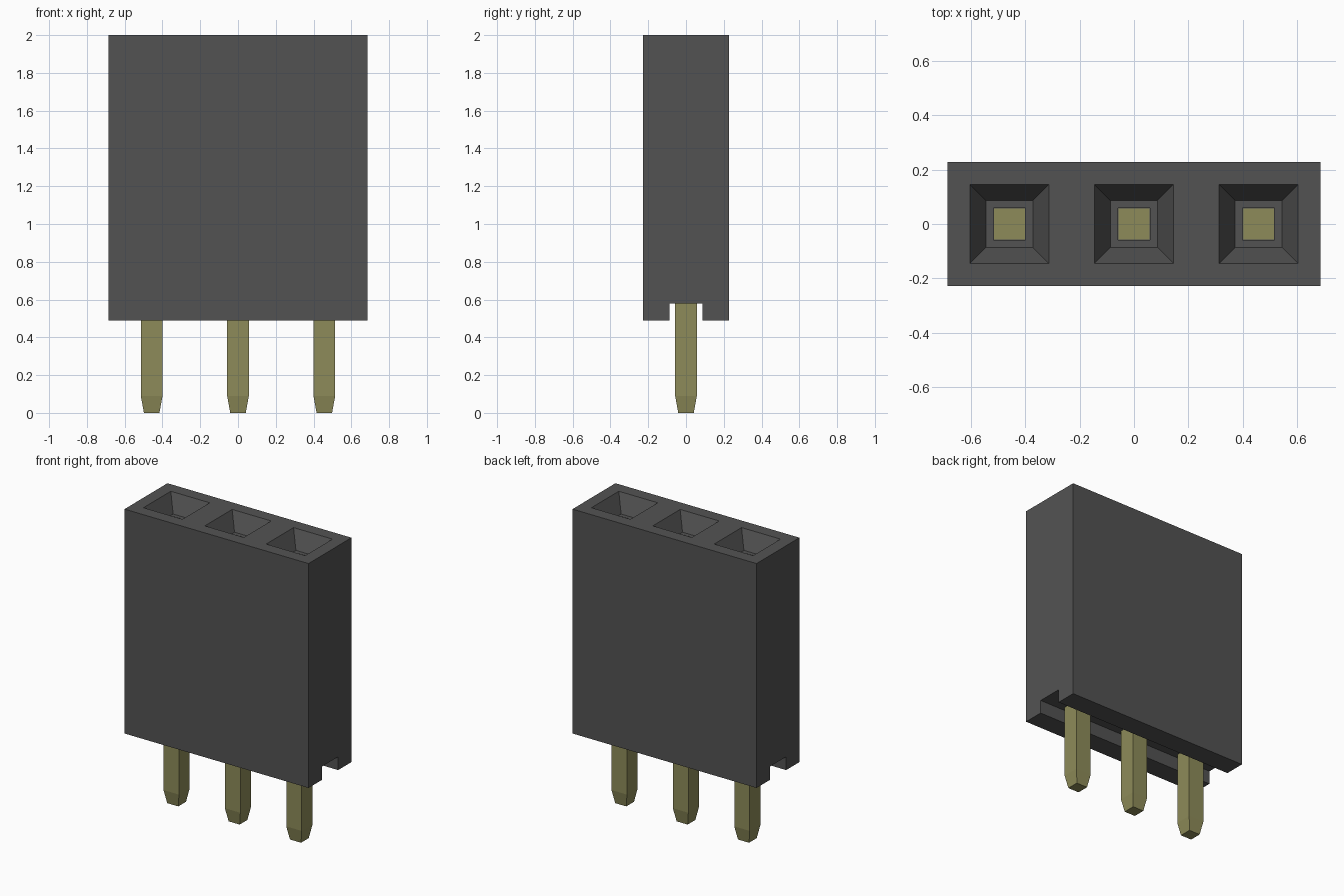
import bpy, bmesh

cube = bpy.data.objects.get("Cube")
if cube:
    bpy.data.objects.remove(cube, do_unlink=True)


def material(name, rgb):
    m = bpy.data.materials.new(name)
    m.use_nodes = True
    m.diffuse_color = (*rgb, 1)
    m.node_tree.nodes["Principled BSDF"].inputs["Base Color"].default_value = (*rgb, 1)
    return m


def make_object(name, bm, mat):
    bmesh.ops.recalc_face_normals(bm, faces=bm.faces)
    mesh = bpy.data.meshes.new(name)
    bm.to_mesh(mesh)
    bm.free()
    mesh.materials.append(mat)
    ob = bpy.data.objects.new(name, mesh)
    bpy.context.collection.objects.link(ob)
    return ob


def loft(name, rings, mat):
    """Closed solid through rings of 3D points."""
    bm = bmesh.new()
    loops = [[bm.verts.new(p) for p in ring] for ring in rings]
    n = len(loops[0])
    for a, b in zip(loops, loops[1:]):
        for i in range(n):
            j = (i + 1) % n
            bm.faces.new((a[i], a[j], b[j], b[i]))
    bm.faces.new(loops[0])
    bm.faces.new(loops[-1])
    return make_object(name, bm, mat)


def square_loft(name, x, profile, mat):
    """Vertical square solid at x, from (height, half width) pairs."""
    corners = [(-1, -1), (1, -1), (1, 1), (-1, 1)]
    return loft(name, [[(x + h * sx, h * sy, z) for sx, sy in corners]
                       for z, h in profile], mat)


black = material("dark grey plastic", (0.086, 0.086, 0.086))
gold = material("dull gold metal", (0.27, 0.26, 0.10))

PITCH = 0.457
HALF_X, HALF_Y, TOP, BOTTOM = 0.685, 0.228, 2.0, 0.49
SLOT_Y, SLOT_Z = 0.087, 0.58
PIN_TOP = 0.9

# Housing: channel profile along the underside, swept in x
section = [(-HALF_Y, BOTTOM), (-SLOT_Y, BOTTOM), (-SLOT_Y, SLOT_Z), (SLOT_Y, SLOT_Z),
           (SLOT_Y, BOTTOM), (HALF_Y, BOTTOM), (HALF_Y, TOP), (-HALF_Y, TOP)]
housing = loft("housing", [[(x, y, z) for y, z in section] for x in (-HALF_X, HALF_X)], black)

for name, x in (("right", -PITCH), ("middle", 0), ("left", PITCH)):
    # Socket: sloped mouth, small ledge, then a narrow square hole
    cutter = square_loft("socket_cutter", x, [(PIN_TOP - 0.005, 0.058), (1.885, 0.058),
                                              (1.885, 0.086), (2.046, 0.1686)], black)
    cutter.hide_render = True
    mod = housing.modifiers.new("socket", 'BOOLEAN')
    mod.operation = 'DIFFERENCE'
    mod.solver = 'EXACT'
    mod.object = cutter
    bpy.context.view_layer.objects.active = housing
    bpy.ops.object.modifier_apply(modifier=mod.name)
    bpy.data.objects.remove(cutter, do_unlink=True)

    # Pin with a tapered tip
    square_loft(name + "_pin", x, [(0, 0.041), (0.09, 0.0575), (PIN_TOP, 0.0575)], gold)
